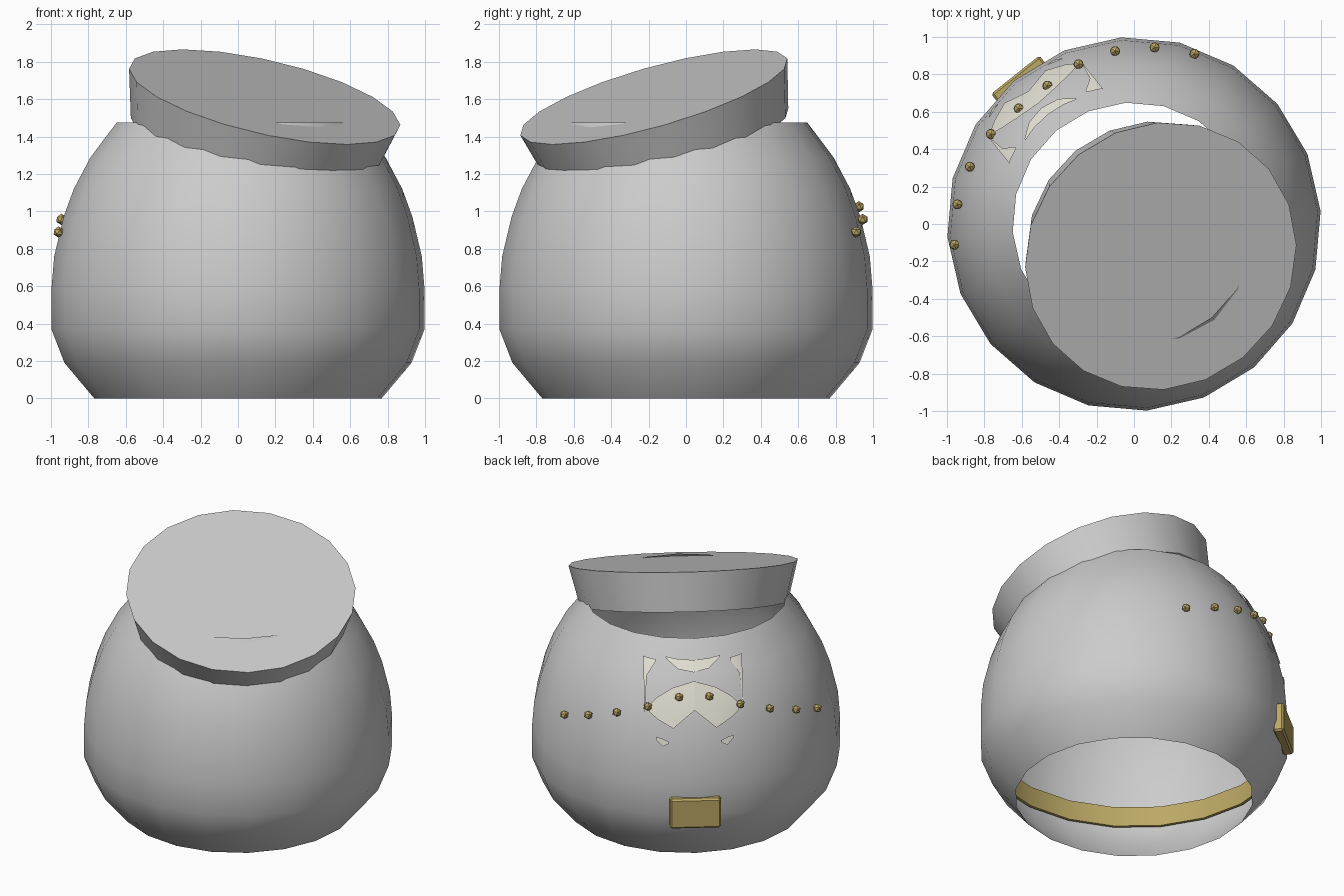
import bpy, bmesh, math
from mathutils import Vector, Matrix

if "Cube" in bpy.data.objects:
    bpy.data.objects.remove(bpy.data.objects["Cube"])

FRONT = math.radians(-51)       # heading of the tilted lid
BACK = math.radians(128.5)      # heading of the decorated side
PROFILE = [(0.77, 0), (0.93, 0.19), (1.0, 0.37), (1.0, 0.58), (0.985, 0.76),
           (0.935, 0.97), (0.88, 1.12), (0.79, 1.29), (0.65, 1.475)]


def material(name, rgb):
    m = bpy.data.materials.new(name)
    m.diffuse_color = (*rgb, 1)
    m.use_nodes = True
    m.node_tree.nodes["Principled BSDF"].inputs["Base Color"].default_value = m.diffuse_color
    return m


gold = material("gold", (0.50, 0.39, 0.13))
cream = material("cream", (0.80, 0.77, 0.68))


def finish(name, bm, mat=None, smooth=True):
    me = bpy.data.meshes.new(name)
    bm.to_mesh(me)
    bm.free()
    ob = bpy.data.objects.new(name, me)
    bpy.context.collection.objects.link(ob)
    if mat:
        me.materials.append(mat)
    if smooth:
        bpy.ops.object.select_all(action='DESELECT')
        ob.select_set(True)
        bpy.context.view_layer.objects.active = ob
        bpy.ops.object.shade_smooth_by_angle(angle=math.radians(40))
    return ob


def lathe(name, profile, sides, start, mat=None, closed=False):
    bm = bmesh.new()
    rings = [[bm.verts.new((r * math.cos(start + math.tau * i / sides),
                            r * math.sin(start + math.tau * i / sides), z))
              for i in range(sides)] for r, z in profile]
    pairs = list(zip(rings, rings[1:]))
    if closed:
        pairs.append((rings[-1], rings[0]))
    for a, b in pairs:
        for i in range(sides):
            j = (i + 1) % sides
            bm.faces.new((a[i], a[j], b[j], b[i]))
    return finish(name, bm, mat)


def body_radius(z):
    for (r0, z0), (r1, z1) in zip(PROFILE, PROFILE[1:]):
        if z0 <= z <= z1:
            return r0 + (r1 - r0) * (z - z0) / (z1 - z0)
    return PROFILE[-1][0]


# Round shell, open at top and bottom
lathe("body", PROFILE, 20, math.radians(3.9))

# Belt lying just inside the shell
lathe("belt", [(0.955, 0.33), (0.975, 0.33), (0.975, 0.47), (0.955, 0.47)],
      20, math.radians(3.9), gold, closed=True)

# Tilted flaring lid
bm = bmesh.new()
H = 0.265
bmesh.ops.create_cone(bm, cap_ends=True, segments=20, radius1=0.675, radius2=0.743,
                      depth=H, matrix=Matrix.Translation((0, 0, -H / 2)))
bmesh.ops.rotate(bm, verts=bm.verts, matrix=Matrix.Rotation(math.pi / 2, 3, 'Z'))
lid = finish("lid", bm)
lid.matrix_world = (Matrix.Translation((0.143, -0.172, 1.612))
                    @ Matrix.Rotation(FRONT, 4, 'Z')
                    @ Matrix.Rotation(math.radians(20), 4, 'Y'))

# String of gold beads, rising to the middle of the decorated side
bm = bmesh.new()
for k in range(5):
    for side in (-1, 1):
        a = BACK + side * math.radians(6.45 + 12.9 * k)
        r = 0.873 + 0.034 * k - 0.0027 * k * k
        p = (r * math.cos(a), r * math.sin(a), 1.16 - 0.0675 * k)
        bmesh.ops.create_icosphere(bm, subdivisions=1, radius=0.03,
                                   matrix=Matrix.Translation(p))
finish("beads", bm, gold)

# Buckle
bm = bmesh.new()
bmesh.ops.create_cube(bm, size=1, matrix=Matrix.Diagonal((0.07, 0.33, 0.21, 1)))
bmesh.ops.bevel(bm, geom=bm.edges[:], offset=0.012, segments=1, affect='EDGES')
buckle = finish("buckle", bm, gold, smooth=False)
buckle.matrix_world = (Matrix.Rotation(BACK, 4, 'Z')
                       @ Matrix.Translation((0.985, 0, 0.395)))

# Cream emblem pieces hugging the shell: columns of (sideways, top z, bottom z)
PIECES = [
    [(0.24, 1.36, 1.35), (0.30, 1.366, 1.27), (0.32, 1.37, 1.05)],
    [(0, 1.365, 1.30), (0.10, 1.37, 1.317), (0.175, 1.38, 1.37)],
    [(0, 1.25, 1.08), (0.14, 1.21, 0.968), (0.24, 1.15, 1.02), (0.29, 1.10, 1.06)],
    [(0.17, 0.885, 0.87), (0.21, 0.90, 0.85), (0.25, 0.91, 0.89)],
]


def on_shell(s, z):
    r = body_radius(z) + 0.012
    return Matrix.Rotation(BACK, 3, 'Z') @ Vector((math.sqrt(r * r - s * s), s, z))


bm = bmesh.new()
for piece in PIECES:
    for side in (-1, 1):
        cols = [[bm.verts.new(on_shell(side * s, t + (b - t) * f)) for f in (0, 0.5, 1)]
                for s, t, b in piece]
        for a, b in zip(cols, cols[1:]):
            for i in range(2):
                q = (a[i], a[i + 1], b[i + 1], b[i])
                bm.faces.new(q if side > 0 else q[::-1])
finish("emblem", bm, cream)
